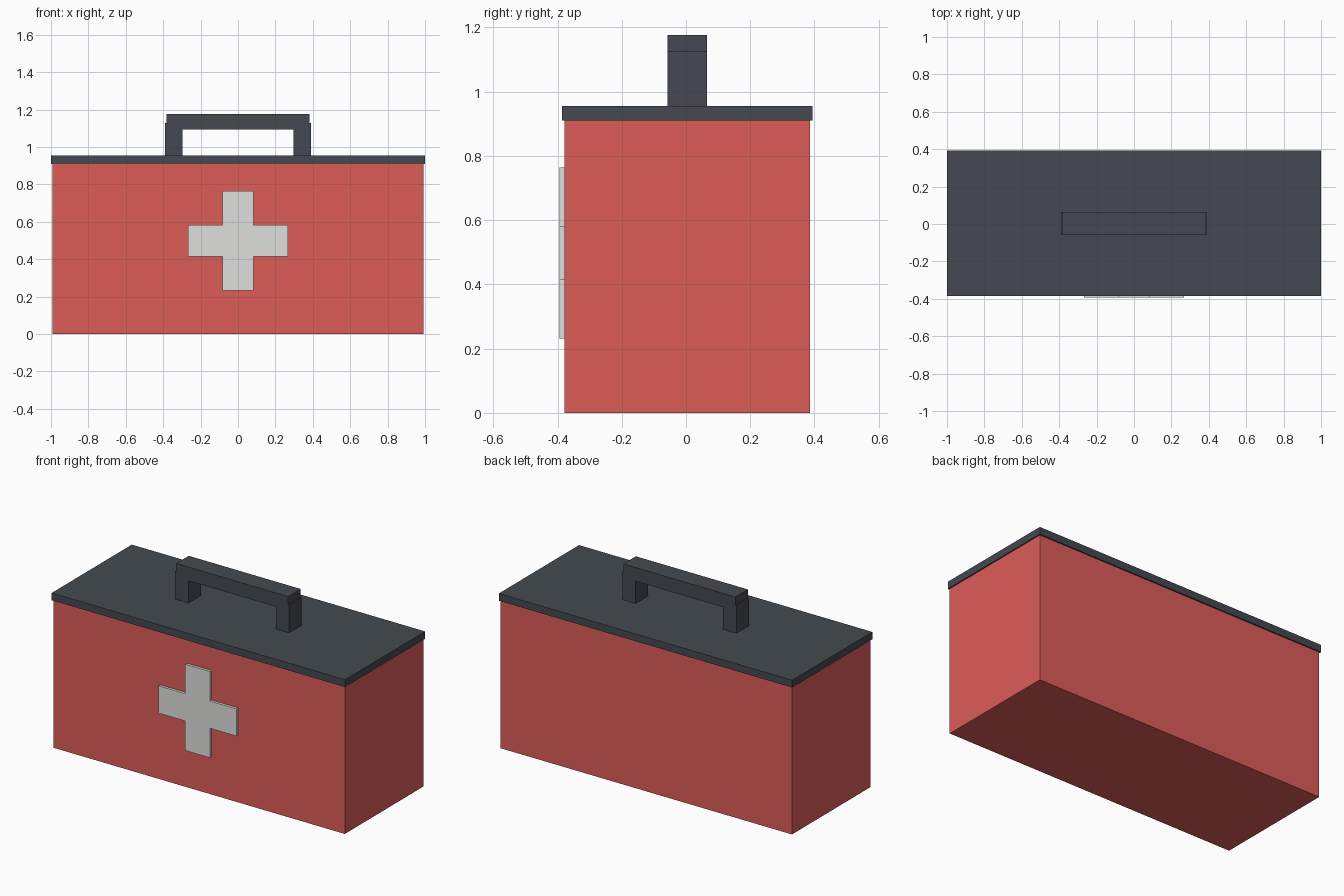
import bpy, bmesh
from mathutils import Vector

if "Cube" in bpy.data.objects:
    bpy.data.objects.remove(bpy.data.objects["Cube"])


def material(name, rgb):
    m = bpy.data.materials.new(name)
    m.diffuse_color = (*rgb, 1.0)
    m.use_nodes = True
    m.node_tree.nodes["Principled BSDF"].inputs["Base Color"].default_value = m.diffuse_color
    return m


RED = material("red", (0.72, 0.11, 0.097))
DARK = material("dark_slate", (0.058, 0.068, 0.082))
WHITE = material("off_white", (0.74, 0.74, 0.725))


def add_object(name, bm, mat):
    bmesh.ops.recalc_face_normals(bm, faces=bm.faces)
    mesh = bpy.data.meshes.new(name)
    bm.to_mesh(mesh)
    bm.free()
    mesh.materials.append(mat)
    ob = bpy.data.objects.new(name, mesh)
    bpy.context.collection.objects.link(ob)
    return ob


def box(name, x, y, z, mat):
    """Box from (min, max) ranges on each axis."""
    bm = bmesh.new()
    bmesh.ops.create_cube(bm, size=1)
    for v in bm.verts:
        v.co = Vector([r[0] if c < 0 else r[1] for c, r in zip(v.co, (x, y, z))])
    return add_object(name, bm, mat)


# Case and overhanging lid
box("case_body", (-0.993, 0.993), (-0.378, 0.386), (0, 0.91), RED)
box("lid", (-1, 1), (-0.386, 0.394), (0.91, 0.955), DARK)

# Carry handle: two posts and a grip slightly inset at its ends
HANDLE_Y = (-0.057, 0.065)
for side, x in (("left", (-0.389, -0.298)), ("right", (0.298, 0.389))):
    box(f"handle_post_{side}", x, HANDLE_Y, (0.95, 1.127), DARK)
box("handle_grip", (-0.382, 0.382), HANDLE_Y, (1.092, 1.177), DARK)

# Raised cross on the front: one corner outline turned four times, then extruded
ARM, HALF, CENTRE_Z = 0.266, 0.084, 0.498
outline = []
corner = [(ARM, -HALF), (ARM, HALF), (HALF, HALF)]
for _ in range(4):
    outline += corner
    corner = [(-b, a) for a, b in corner]
bm = bmesh.new()
face = bm.faces.new([bm.verts.new((a, -0.378, CENTRE_Z + b)) for a, b in outline])
ext = bmesh.ops.extrude_face_region(bm, geom=[face], use_keep_orig=True)
moved = [g for g in ext["geom"] if isinstance(g, bmesh.types.BMVert)]
bmesh.ops.translate(bm, verts=moved, vec=(0, -0.016, 0))
add_object("front_cross", bm, WHITE)
